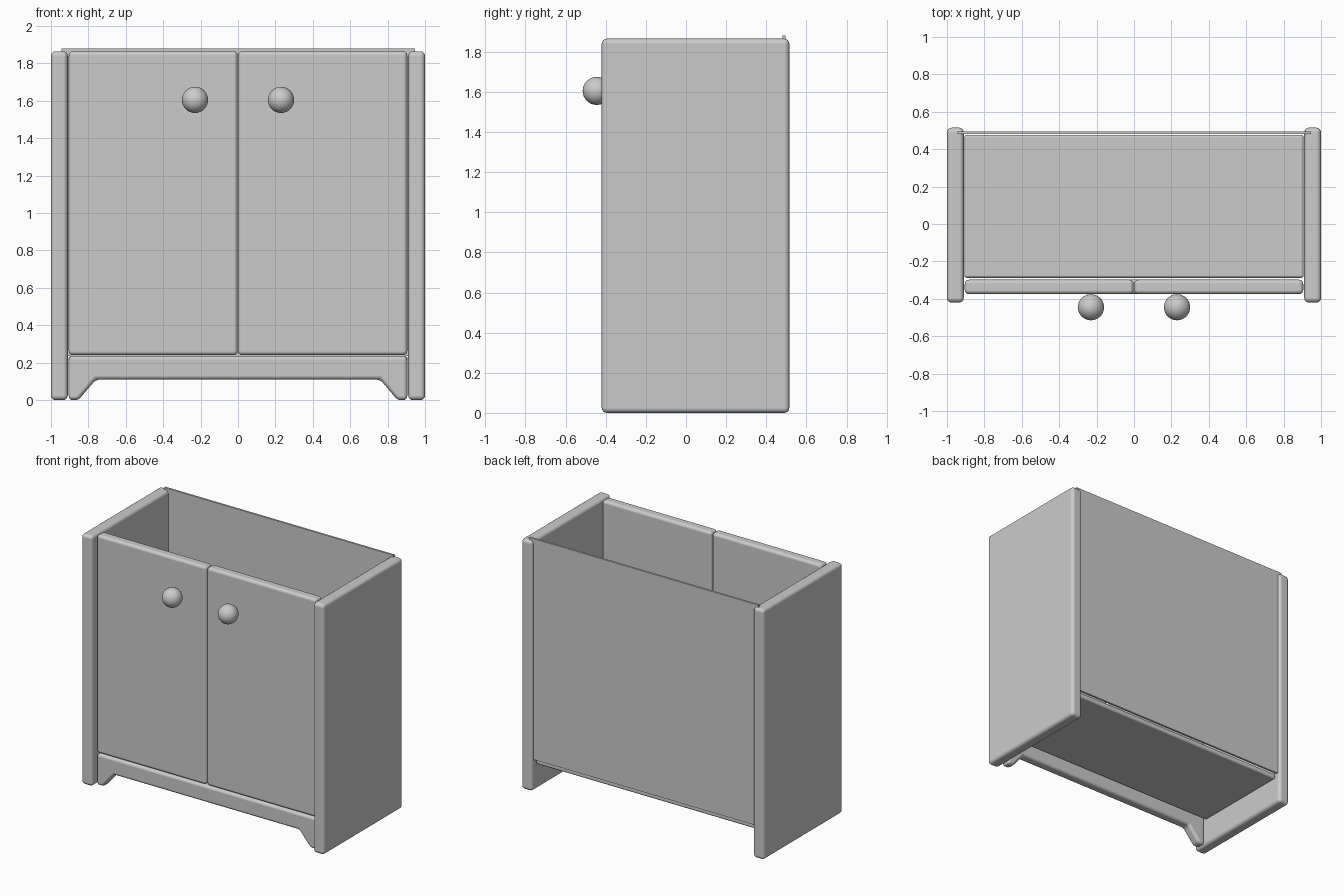
import bpy, bmesh

if "Cube" in bpy.data.objects:
    bpy.data.objects.remove(bpy.data.objects["Cube"])


def finish(obj, bevel):
    # Rounded edges with smooth shading
    if bevel:
        mod = obj.modifiers.new("Rounded edges", 'BEVEL')
        mod.width = bevel
        mod.segments = 4
        mod.limit_method = 'ANGLE'
        mod.angle_limit = 0.5
        mod.harden_normals = True
    bpy.ops.object.select_all(action='DESELECT')
    obj.select_set(True)
    bpy.context.view_layer.objects.active = obj
    bpy.ops.object.shade_smooth_by_angle()
    return obj


def board(name, x, y, z, bevel=0.025):
    # Box given by its (min, max) range on each axis
    spans = (x, y, z)
    bpy.ops.mesh.primitive_cube_add(size=1)
    obj = bpy.context.object
    obj.name = name
    for v in obj.data.vertices:
        v.co = [lo + (c + 0.5) * (hi - lo) for c, (lo, hi) in zip(v.co, spans)]
    return finish(obj, bevel)


def extruded(name, profile, y0, y1, bevel):
    # Profile in the xz plane, extruded along y
    bm = bmesh.new()
    face = bm.faces.new([bm.verts.new((x, y0, z)) for x, z in profile])
    res = bmesh.ops.extrude_face_region(bm, geom=[face])
    verts = [g for g in res["geom"] if isinstance(g, bmesh.types.BMVert)]
    bmesh.ops.translate(bm, verts=verts, vec=(0, y1 - y0, 0))
    bmesh.ops.recalc_face_normals(bm, faces=bm.faces)
    mesh = bpy.data.meshes.new(name)
    bm.to_mesh(mesh)
    bm.free()
    obj = bpy.data.objects.new(name, mesh)
    bpy.context.collection.objects.link(obj)
    return finish(obj, bevel)


# Side panels, doors and knobs
for side, s in (("left", -1), ("right", 1)):
    board(f"{side}_side_panel", sorted((s * 0.91, s * 1.0)), (-0.42, 0.515), (0, 1.865))
    board(f"{side}_door", sorted((s * 0.002, s * 0.905)), (-0.375, -0.298), (0.24, 1.865), 0.022)
    bpy.ops.mesh.primitive_uv_sphere_add(segments=32, ring_count=16, radius=0.07,
                                         location=(s * 0.23, -0.445, 1.605))
    bpy.context.object.name = f"{side}_knob"
    finish(bpy.context.object, 0)

# Front plinth with a cut-out between two feet
half = [(0.76, 0.11), (0.853, 0), (0.905, 0), (0.905, 0.237)]
plinth = half + [(-x, z) for x, z in reversed(half)]
extruded("front_plinth", plinth, -0.375, -0.298, 0.022)

# Cabinet floor and thin back panel
board("floor_panel", (-0.907, 0.907), (-0.288, 0.477), (0.195, 0.235), 0.015)
board("back_panel", (-0.945, 0.945), (0.48, 0.495), (0.235, 1.88), 0)
